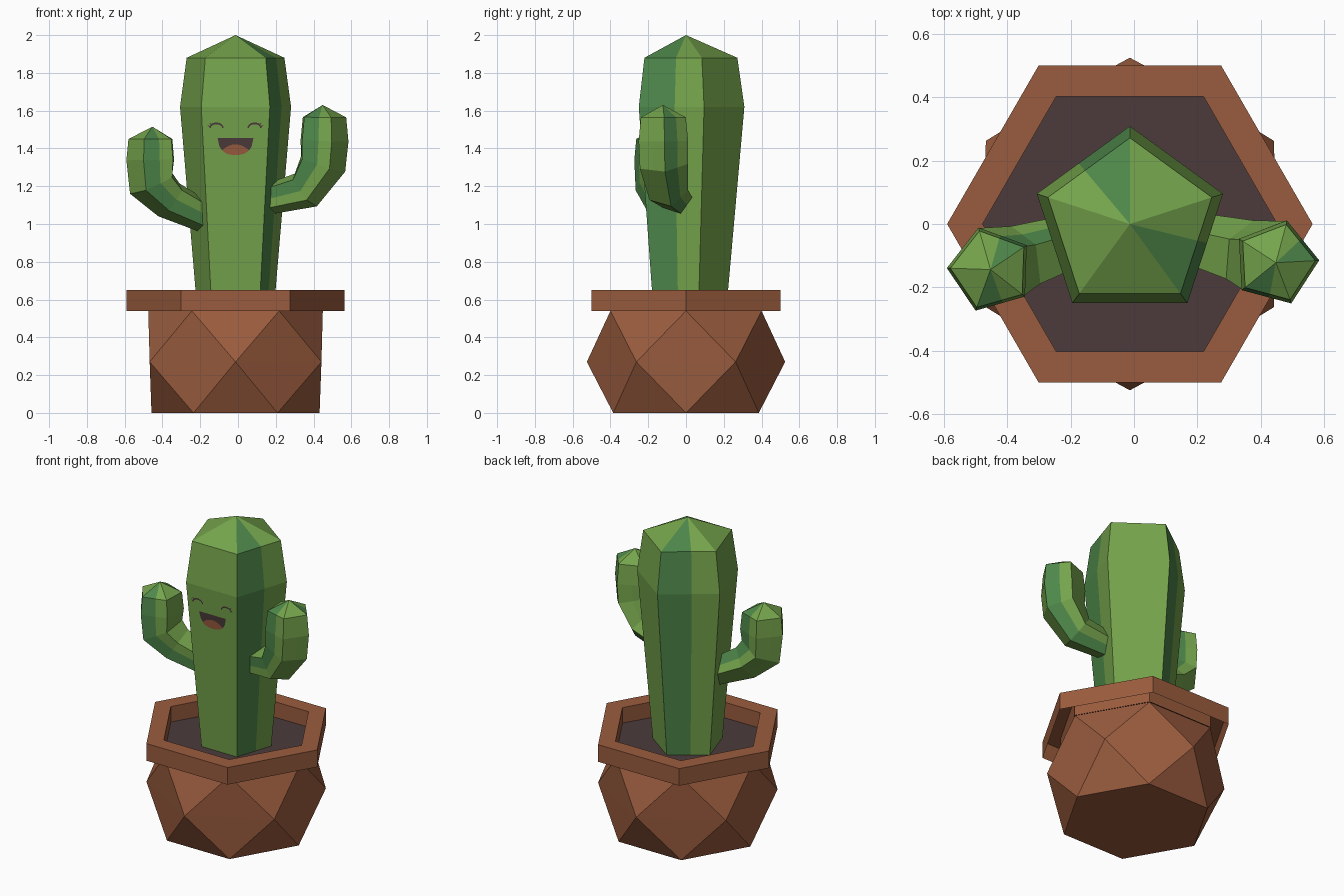
import bpy, bmesh, math
from mathutils import Vector

if "Cube" in bpy.data.objects:
    bpy.data.objects.remove(bpy.data.objects["Cube"])

CX = -0.013  # the pot and trunk axis


def material(name, srgb):
    m = bpy.data.materials.new(name)
    lin = [(c / 255 / 12.92) if c < 10 else ((c / 255 + 0.055) / 1.055) ** 2.4 for c in srgb]
    m.diffuse_color = (*lin, 1)
    m.use_nodes = True
    m.node_tree.nodes["Principled BSDF"].inputs["Base Color"].default_value = m.diffuse_color
    return m


CLAY = material("terracotta", (154, 92, 62))
SOIL = material("dark soil", (76, 59, 59))
LIME = material("light green", (117, 164, 76))
TEAL = material("cool green", (78, 135, 74))


def make(name, bm, mats, fix=True):
    if fix:
        bmesh.ops.recalc_face_normals(bm, faces=bm.faces)
    me = bpy.data.meshes.new(name)
    bm.to_mesh(me)
    bm.free()
    for m in mats:
        me.materials.append(m)
    ob = bpy.data.objects.new(name, me)
    bpy.context.collection.objects.link(ob)
    return ob


def hexagon(bm, r, z, turn=0):
    return [bm.verts.new((CX + r * math.cos(math.radians(60 * i + turn)),
                          r * math.sin(math.radians(60 * i + turn)), z)) for i in range(6)]


def bridge(bm, a, b):
    n = len(a)
    for i in range(n):
        bm.faces.new((a[i], a[(i + 1) % n], b[(i + 1) % n], b[i]))


# Faceted pot body: three hexagons, the middle one turned by half a side
bm = bmesh.new()
low, mid, top = hexagon(bm, 0.445, 0), hexagon(bm, 0.525, 0.27, 30), hexagon(bm, 0.462, 0.54)
bm.faces.new(low[::-1])
for ring in (low, top):
    for i in range(6):
        j = (i + 1) % 6
        bm.faces.new((ring[i], ring[j], mid[i]))
        bm.faces.new((ring[j], mid[j], mid[i]))
bm.faces.new(top)
make("pot_body", bm, [CLAY])

# Rim: outer wall, flat top and inner wall, open underneath
bm = bmesh.new()
rings = [hexagon(bm, r, z) for r, z in ((0.577, 0.54), (0.577, 0.65), (0.465, 0.65), (0.465, 0.54))]
for a, b in zip(rings, rings[1:]):
    bridge(bm, a, b)
make("pot_rim", bm, [CLAY], False)

# Soil
bm = bmesh.new()
bm.faces.new(hexagon(bm, 0.465, 0.55))
make("soil", bm, [SOIL], False)


def stem(name, path, start, cool):
    """Five-sided stem along (centre, radius) points; the last is the tip.
    The first half of each side listed in cool gets the cooler green."""
    bm = bmesh.new()
    pts = [Vector(p) for p, r in path]
    rings = []
    for k, (p, r) in enumerate(path[:-1]):
        before = (pts[k] - pts[k - 1]).normalized() if k else Vector()
        q = Vector((0, 0, 1)).rotation_difference(before + (pts[k + 1] - pts[k]).normalized())
        corners = [Vector((r * math.cos(a), r * math.sin(a), 0))
                   for a in (math.radians(start + 72 * i) for i in range(5))]
        ring = []
        for i in range(5):
            for c in (corners[i], corners[i].lerp(corners[(i + 1) % 5], 0.55)):
                ring.append(bm.verts.new(pts[k] + q @ c))
        rings.append(ring)
    tip = bm.verts.new(pts[-1])
    for k, ring in enumerate(rings):
        for i in range(10):
            j = (i + 1) % 10
            if k + 1 < len(rings):
                f = bm.faces.new((ring[i], ring[j], rings[k + 1][j], rings[k + 1][i]))
            else:
                f = bm.faces.new((ring[i], ring[j], tip))
            f.material_index = int(i % 2 == 0 and i // 2 in cool)
    bm.faces.new(rings[0][::-1])
    make(name, bm, [LIME, TEAL])


# Trunk
stem("trunk", [((CX, 0, 0.54), 0.213), ((CX, 0, 1.62), 0.309),
               ((CX, 0, 1.88), 0.272), ((CX, 0, 2.0), 0)], 18, (1, 4))


# Arms: (x, z, radius) along each bend, leaning towards the front
def arm(name, pts, slope, start, cool):
    stem(name, [((x, (x - CX) * slope, z), r) for x, z, r in pts], start, cool)


arm("left_arm", [(-0.11, 1.006, 0.08), (-0.356, 1.127, 0.11), (-0.448, 1.214, 0.135),
                 (-0.453, 1.34, 0.138), (-0.453, 1.45, 0.127), (-0.453, 1.515, 0)],
    0.327, 178, (1, 3))
arm("right_arm", [(0.10, 1.117, 0.08), (0.35, 1.18, 0.111), (0.44, 1.318, 0.134),
                  (0.447, 1.44, 0.138), (0.448, 1.565, 0.125), (0.448, 1.63, 0)],
    -0.265, 3, (0, 3))


# Face plates lie just in front of the leaning front side
def plate(name, outline, mat, lift):
    bm = bmesh.new()
    def front(z):
        return -0.809 * (0.213 + 0.096 * (z - 0.54) / 1.08) - lift
    f = bm.faces.new([bm.verts.new((x, front(z), z)) for x, z in outline])
    f.normal_update()
    if f.normal.y > 0:
        f.normal_flip()
    make(name, bm, [mat], False)


def lip(u):
    return 1.455 - 0.09 * math.sqrt(max(0, 1 - abs(u) ** 2.5))


# Mouth and tongue
us = [i / 10 for i in range(-10, 11)]
plate("mouth", [(CX + 0.095 * u, lip(u)) for u in us], SOIL, 0.003)
ts = [0.75 * u for u in us]
plate("tongue", [(CX + 0.095 * t, lip(t)) for t in ts] +
      [(CX + 0.095 * t, lip(0.75) + 0.031 * (1 - (t / 0.75) ** 2)) for t in ts[-2:0:-1]], CLAY, 0.006)

# Smiling eyes: thin arches with two short lashes
for side, name in ((-1, "left"), (1, "right")):
    ex = CX + side * 0.101
    arc = [math.radians(a) for a in range(0, 181, 20)]
    plate(name + "_eye", [(ex + 0.038 * math.cos(a), 1.508 + 0.030 * math.sin(a)) for a in arc] +
          [(ex + 0.030 * math.cos(a), 1.508 + 0.020 * math.sin(a)) for a in arc[::-1]], SOIL, 0.003)
    for n, d in enumerate((0.026, 0.036)):
        x, z = ex + side * d, 1.528 - 0.012 * n
        plate(f"{name}_lash_{n}", [(x, z - 0.004), (x + side * 0.014, z + 0.008), (x, z + 0.004)],
              SOIL, 0.004)
